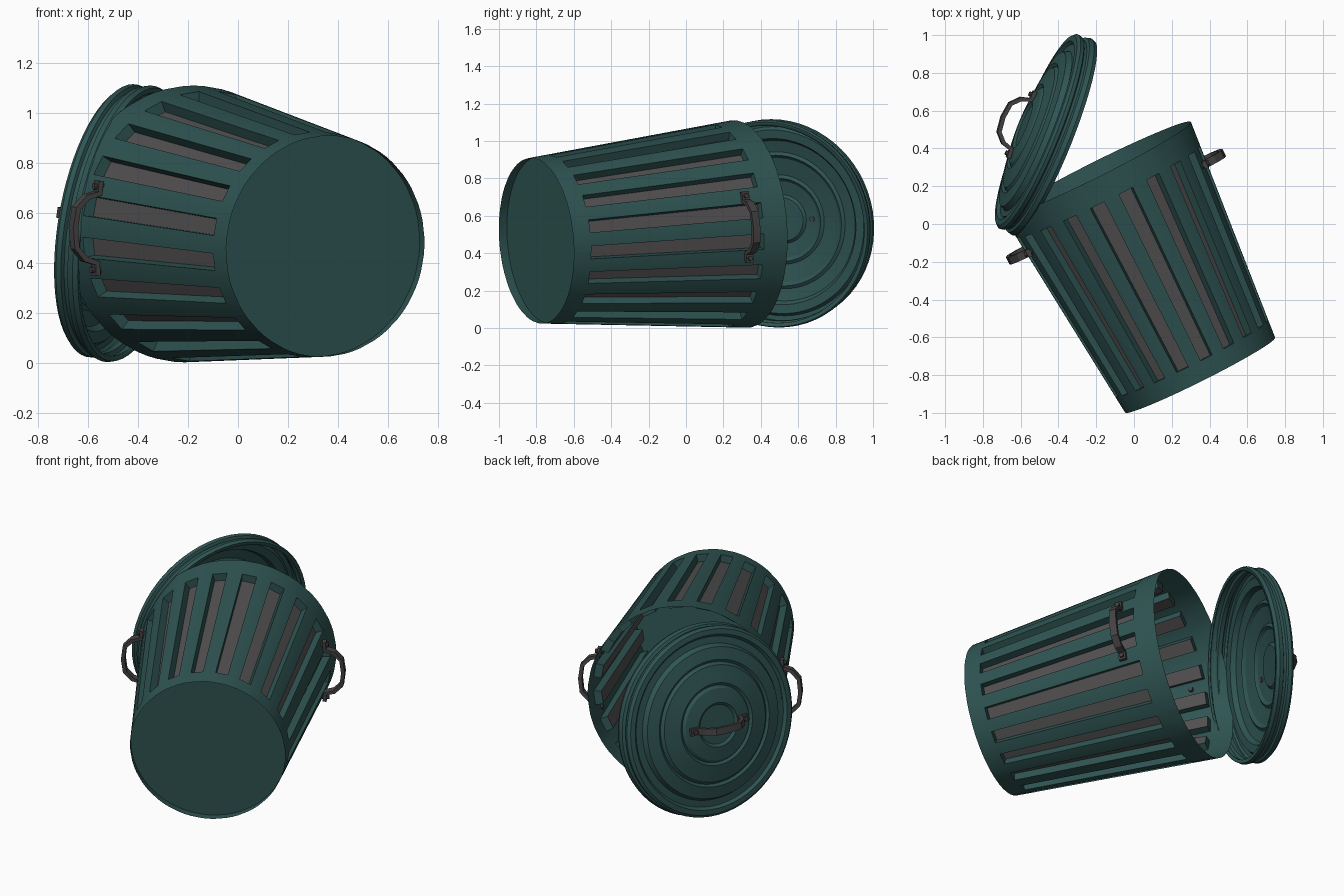
import bpy, bmesh, math
from mathutils import Matrix, Vector

if "Cube" in bpy.data.objects:
    bpy.data.objects.remove(bpy.data.objects["Cube"])


def material(name, rgb):
    m = bpy.data.materials.new(name)
    m.diffuse_color = (*rgb, 1)
    m.use_nodes = True
    m.node_tree.nodes["Principled BSDF"].inputs["Base Color"].default_value = m.diffuse_color
    return m


GREEN = material("dark_green", (0.028, 0.09, 0.086))
GREY = material("panel_grey", (0.085, 0.08, 0.08))
IRON = material("handle_grey", (0.06, 0.055, 0.055))


def frame(origin, z_dir, x_dir):
    z, x = Vector(z_dir).normalized(), Vector(x_dir).normalized()
    y = z.cross(x)
    m = Matrix((x, y, z)).transposed().to_4x4()
    return Matrix.Translation(origin) @ m


def finish(bm, name, mats, matrix, recalc=True):
    if recalc:
        bmesh.ops.recalc_face_normals(bm, faces=bm.faces)
    bm.transform(matrix)
    me = bpy.data.meshes.new(name)
    bm.to_mesh(me)
    bm.free()
    ob = bpy.data.objects.new(name, me)
    for m in mats:
        me.materials.append(m)
    bpy.context.collection.objects.link(ob)
    bpy.ops.object.select_all(action='DESELECT')
    ob.select_set(True)
    bpy.context.view_layer.objects.active = ob
    bpy.ops.object.shade_smooth_by_angle(angle=math.radians(28))
    return ob


# Placement of the fallen can and of the lid leaning on its mouth
tilt, lean = math.radians(4.2), math.radians(9.5)
CAN = frame((0.35, -0.80, 0.467),
            (-0.447 * math.cos(tilt), 0.894 * math.cos(tilt), math.sin(tilt)),
            (0.894, 0.447, 0))
LID = frame((-0.469, 0.475, 0.563),
            (-0.928 * math.cos(lean), 0.373 * math.cos(lean), math.sin(lean)),
            (0.373, 0.928, 0))

LENGTH, R0, R1 = 1.224, 0.444, 0.556
SLOTS, HALF, DEPTH = 20, math.radians(4.4), 0.045


def polar(ang, t, inset=0.0):
    r = R0 + (R1 - R0) * t / LENGTH - inset
    return (r * math.cos(ang), r * math.sin(ang), t)


# Can wall: tapered tube with recessed slots closed by grey panels
bm = bmesh.new()
levels = [0, 0.10, 1.09, LENGTH]
step = 2 * math.pi / SLOTS
angles = []
for k in range(SLOTS):
    c = (k + 0.5) * step
    angles += [c - HALF, c + HALF, c + step / 2]
rings = [[bm.verts.new(polar(a, t)) for a in angles] for t in levels]
n = len(angles)
for j in range(3):
    for i in range(n):
        i2 = (i + 1) % n
        quad = [rings[j][i], rings[j][i2], rings[j + 1][i2], rings[j + 1][i]]
        if j == 1 and i % 3 == 0:
            a, b = angles[i], angles[i2]
            inner = [bm.verts.new(polar(x, t, DEPTH)) for x, t in
                     ((a, levels[1]), (b, levels[1]), (b, levels[2]), (a, levels[2]))]
            for q in range(4):
                p = (q + 1) % 4
                bm.faces.new((quad[q], quad[p], inner[p], inner[q]))
            bm.faces.new(inner).material_index = 1
        else:
            bm.faces.new(quad)
finish(bm, "can_body", [GREEN, GREY], CAN)

# Can bottom, set slightly in from the lower edge
bm = bmesh.new()
bm.faces.new([bm.verts.new(polar(a, 0.05, 0.001)) for a in reversed(angles)])
finish(bm, "can_bottom", [GREEN], CAN, recalc=False)

# Lid: lathed pressed-metal profile with double rim and stepped dome
profile = [(0.535, -0.055), (0.555, -0.055), (0.562, -0.035), (0.555, -0.01),
           (0.538, -0.003), (0.538, 0.012), (0.552, 0.02), (0.555, 0.04),
           (0.54, 0.055), (0.51, 0.058), (0.495, 0.042), (0.455, 0.046),
           (0.44, 0.075), (0.37, 0.09), (0.355, 0.08), (0.34, 0.096),
           (0.24, 0.116), (0.225, 0.106), (0.21, 0.12), (0.13, 0.132),
           (0.115, 0.12), (0.0, 0.122)]
bm = bmesh.new()
vs = [bm.verts.new((r, 0, h)) for r, h in profile]
edges = [bm.edges.new(pair) for pair in zip(vs, vs[1:])]
bmesh.ops.spin(bm, geom=vs + edges, axis=(0, 0, 1), cent=(0, 0, 0),
               steps=64, angle=2 * math.pi)
bmesh.ops.remove_doubles(bm, verts=bm.verts, dist=1e-4)
bmesh.ops.recalc_face_normals(bm, faces=bm.faces)
if max(bm.faces, key=lambda f: f.calc_center_median().z).normal.z < 0:
    bmesh.ops.reverse_faces(bm, faces=bm.faces)
lid = finish(bm, "lid", [GREEN], LID, recalc=False)
sol = lid.modifiers.new("thickness", 'SOLIDIFY')
sol.thickness, sol.offset = 0.008, -1


# Handles: bent flat bar in local xz, width along y, bolts on the feet
def handle(name, matrix, width=0.042, thick=0.022):
    half = [(0.19, 0.0), (0.14, 0.004), (0.125, 0.055), (0.08, 0.098)]
    path = [(-x, z) for x, z in half] + [(0, 0.108)] + half[::-1]
    pts = [Vector(p) for p in path]
    bm = bmesh.new()
    loops = []
    for i, p in enumerate(pts):
        d = (pts[min(i + 1, len(pts) - 1)] - pts[max(i - 1, 0)]).normalized()
        off = Vector((-d.y, d.x)) * thick / 2
        loops.append([bm.verts.new((q.x, s * width / 2, q.y)) for q, s in
                      ((p + off, -1), (p + off, 1), (p - off, 1), (p - off, -1))])
    for a, b in zip(loops, loops[1:]):
        for q in range(4):
            p = (q + 1) % 4
            bm.faces.new((a[q], a[p], b[p], b[q]))
    bm.faces.new(loops[0])
    bm.faces.new(loops[-1])
    for x in (-0.168, 0.168):
        bmesh.ops.create_cone(bm, cap_ends=True, segments=10, radius1=0.015,
                              radius2=0.013, depth=0.05,
                              matrix=Matrix.Translation((x, 0, 0)))
    finish(bm, name, [IRON], matrix)


for side, label in ((1, "right"), (-1, "left")):
    handle("can_handle_" + label,
           CAN @ frame((side * 0.522, 0, 1.0), (side, 0, 0), (0, 1, 0)))
handle("lid_handle", LID @ Matrix.Translation((0, 0, 0.138)))
